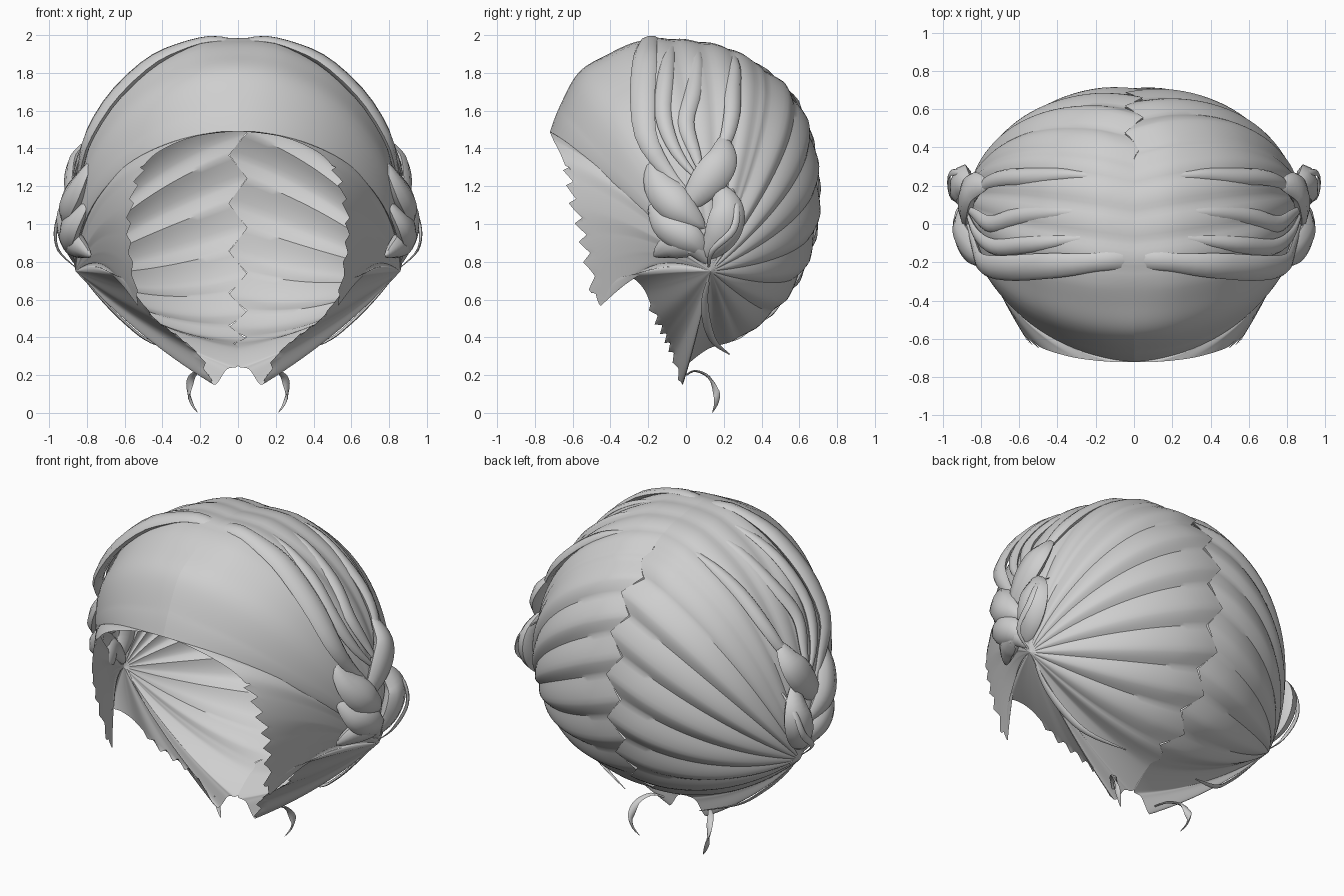
import bpy, bmesh, math
from mathutils import Vector as V

if "Cube" in bpy.data.objects:
    bpy.data.objects.remove(bpy.data.objects["Cube"])

CORE = V((0, 0, 1.05))       # middle of the head
TIE = V((0.86, 0.13, 0.75))  # point behind the ear where all locks gather

mat = bpy.data.materials.new("hair grey")
mat.diffuse_color = (0.62, 0.62, 0.62, 1)
mat.use_nodes = True
mat.node_tree.nodes["Principled BSDF"].inputs["Base Color"].default_value = mat.diffuse_color


def catmull(pts, u):
    n = len(pts)
    i = min(int(math.floor(u)), n - 2)
    f = u - i
    a, b, c, d = (V(pts[max(0, min(n - 1, i + k))]) for k in (-1, 0, 1, 2))
    return 0.5 * (2 * b + (c - a) * f + (2 * a - 5 * b + 4 * c - d) * f * f
                  + (3 * b - a - 3 * c + d) * f ** 3)


def finish(name, bm, angle):
    me = bpy.data.meshes.new(name)
    bm.to_mesh(me)
    bm.free()
    me.materials.append(mat)
    ob = bpy.data.objects.new(name, me)
    bpy.context.collection.objects.link(ob)
    bpy.ops.object.select_all(action='DESELECT')
    ob.select_set(True)
    bpy.context.view_layer.objects.active = ob
    bpy.ops.object.shade_smooth_by_angle(angle=math.radians(angle))
    return ob


def ramp(u, a, b):
    return max(0.0, min(1.0, (u - a) / (b - a)))


def table(u, keys):
    for (a, va), (b, vb) in zip(keys, keys[1:]):
        if u <= b:
            return va + (vb - va) * ramp(u, a, b)
    return keys[-1][1]


# Outline of one half: parting from brow over crown to nape ...
SEAM = [(0, -.72, 1.49), (0, -.67, 1.62), (0, -.57, 1.8), (0, -.42, 1.895),
        (0, -.24, 1.97), (0, -.02, 1.97), (0, .2, 1.93), (0, .38, 1.83),
        (0, .55, 1.68), (0, .65, 1.48), (0, .69, 1.24), (0, .68, .98),
        (0, .6, .74), (0, .46, .54), (0, .28, .4), (0, .12, .34)]
# ... then nape tail, arch below the ear, sideburn and brow edge
EDGE = [(0, 0, .25), (.06, -.01, .23), (.13, -.02, .15), (.2, -.07, .3),
        (.31, -.11, .4), (.44, -.16, .5), (.56, -.22, .65), (.63, -.3, .72),
        (.59, -.39, .69), (.53, -.455, .57), (.565, -.51, .78), (.58, -.55, .95),
        (.57, -.59, 1.1), (.53, -.62, 1.25), (.45, -.66, 1.36), (.3, -.7, 1.44),
        (.12, -.72, 1.485), (0, -.72, 1.49)]
RING = SEAM + EDGE
SUB, STEPS = 10, 26
# How far each lock is pulled from the round head towards a straight line
TAUT = [(0, .3), (2, .23), (4, .13), (7, .14), (9, .22), (12, .25), (14, .42), (15, .6),
        (18, .75), (21, .78), (27, .75), (29, .62), (31, .44), (33, .3)]
# How far the lock bows upward
LIFT = [(0, .11), (4, 0), (22, 0), (23, .01), (24, .05), (25, .13), (26, .09),
        (28, .05), (30, .08), (31, .1), (33, .11)]


def hair_half(name, side):
    bm = bmesh.new()
    rows = []
    for k in range((len(RING) - 1) * SUB + 1):
        u = k / SUB
        p = catmull(RING, u)
        phase = u + (0.5 if side < 0 else 0)
        back = ramp(u, 6.5, 7.5) * (1 - ramp(u, 14, 15))
        top = ramp(u, 3.9, 4.1) * (1 - ramp(u, 6.5, 7))
        tooth = 0
        if u <= 15:  # zigzag join of the staggered back locks
            p.x = side * (abs(2 * (u % 1) - 1) * 2 - 1) * 0.048 * back
        elif 18.2 < u < 21.5 or 25.4 < u < 29.5:  # ragged hair tips
            tooth = 0.06 * ((u * (2 if u < 22 else 1.6)) % 1 - 0.4)
        a, b = TIE - CORE, p - CORE
        da, db = a.normalized(), b.normalized()
        ang = da.angle(db)
        crown = ramp(u, 1, 3.5) * (1 - ramp(u, 7, 9))
        taut, lift = table(u, TAUT), table(u, LIFT)
        scallop = (back * 0.03 * (abs(math.sin(math.pi * phase)) - 0.2)
                   + top * 0.014 * abs(math.sin(math.pi * u * 1.5)))
        pts = []
        for j in range(STEPS + 1):
            t = j / STEPS
            d = (da * math.sin((1 - t) * ang) + db * math.sin(t * ang)) / math.sin(ang)
            r = a.length * (1 - t) + b.length * t
            r += crown * (0.035 * min(1, (1 - t) / 0.12) * ramp(t, .3, .7)
                          - 0.015 * math.sin(math.pi * min(1, t / 0.6)))
            r += scallop * math.sin(math.pi * min(0.5, t * 0.8)) * (1 - 0.4 * ramp(t, .8, 1))
            q = (CORE + d * r).lerp(TIE.lerp(p, t), taut)
            q.z += lift * math.sin(math.pi * t)
            pts.append(q)
        if tooth:
            pts[-1] += (pts[-1] - pts[-3]).normalized() * tooth + V((0, 0, -0.4 * tooth))
        rows.append([bm.verts.new((q.x * side, q.y, q.z)) for q in pts])
    for r0, r1 in zip(rows, rows[1:]):
        for j in range(STEPS):
            f = bm.faces.new((r0[j], r0[j + 1], r1[j + 1], r1[j]))
            f.normal_update()
            if f.normal.dot(f.calc_center_median() - CORE) < 0:
                f.normal_flip()
    bmesh.ops.remove_doubles(bm, verts=bm.verts, dist=0.0004)
    finish(name, bm, 35)


hair_half("right_hair", 1)
hair_half("left_hair", -1)


def strand(name, pts, width, thick, tip0=0.04, tip1=0.04, sides=8, steps=20, power=0.8):
    """Flattened tapering lock lying on the head, mirrored to the other side."""
    bm = bmesh.new()
    rings = []
    n = len(pts) - 1
    for k in range(steps + 1):
        t = k / steps
        p = catmull(pts, t * n)
        tan = (catmull(pts, min(n, t * n + .05)) - catmull(pts, max(0, t * n - .05))).normalized()
        out = p - CORE
        out = (out - tan * out.dot(tan)).normalized()
        across = tan.cross(out)
        s = max(math.sin(math.pi * min(t, 1)), 0) ** power if 0 < t < 1 else 0
        s = max(s, tip0 if t < 0.5 else tip1)
        rings.append([bm.verts.new(p + across * (math.cos(w) * width * s)
                                   + out * (math.sin(w) * thick * s))
                      for w in (2 * math.pi * i / sides for i in range(sides))])
    for a, b in zip(rings, rings[1:]):
        for i in range(sides):
            m = (i + 1) % sides
            bm.faces.new((a[i], a[m], b[m], b[i]))
    bm.faces.new(rings[0][::-1])
    bm.faces.new(rings[-1])
    bmesh.ops.recalc_face_normals(bm, faces=bm.faces)
    ob = finish(name, bm, 45)
    ob.modifiers.new("Mirror", 'MIRROR').use_axis = (True, False, False)


# Strands sweeping from the parting down into the braid
strand("front_strand", [(0, -.19, 1.95), (.14, -.195, 1.975), (.3, -.21, 1.935), (.47, -.22, 1.85),
                        (.66, -.23, 1.67), (.79, -.21, 1.46), (.835, -.11, 1.29),
                        (.88, .04, 1.12)], .07, .03, .7, .3)
strand("middle_strand", [(.2, -.07, 1.95), (.38, -.09, 1.895), (.57, -.11, 1.77), (.73, -.12, 1.57),
                         (.825, -.05, 1.38), (.88, .08, 1.22)], .045, .026, .5)
strand("inner_strand", [(.2, .06, 1.94), (.4, .06, 1.87), (.61, .04, 1.71), (.75, .0, 1.54),
                        (.83, .05, 1.37), (.88, .09, 1.25)], .045, .024, .5)
strand("rear_strand", [(.2, .25, 1.89), (.36, .26, 1.84), (.54, .25, 1.72), (.7, .24, 1.56),
                       (.80, .19, 1.4), (.87, .06, 1.22)], .045, .026, .5)

# Crossing leaves of the braid
strand("braid_leaf_1", [(.76, .2, 1.47), (.85, .19, 1.34), (.88, .09, 1.2), (.87, -.03, 1.06)], .095, .045)
strand("braid_leaf_2", [(.77, -.19, 1.34), (.84, -.14, 1.2), (.90, -.03, 1.08), (.89, .1, .98)], .095, .055)
strand("braid_leaf_3", [(.84, .16, 1.22), (.90, .22, 1.08), (.90, .18, .93), (.86, .08, .81)], .1, .055)
strand("braid_leaf_4", [(.79, -.19, 1.12), (.87, -.11, 1.0), (.90, .02, .92), (.86, .12, .83)], .085, .05)
strand("braid_leaf_5", [(.78, -.17, .83), (.84, -.08, .88), (.88, .04, .89), (.85, .13, .78)], .075, .05)
strand("braid_loop", [(.80, .24, 1.2), (.92, .27, 1.1), (.965, .25, .97), (.95, .14, .86),
                      (.86, .12, .77)], .02, .008, .3, .3)

# Loose lock below the tie, and the curl at the nape
strand("loose_lock", [(.84, .13, .74), (.73, .1, .61), (.6, .11, .48), (.46, .15, .375),
                      (.25, .23, .31)], .022, .008, .3, .2)
strand("nape_curl", [(.15, 0, .2), (.2, .05, .222), (.245, .12, .19), (.26, .16, .11),
                     (.245, .16, .05), (.215, .14, .002)], .02, .008, .4, .1)
